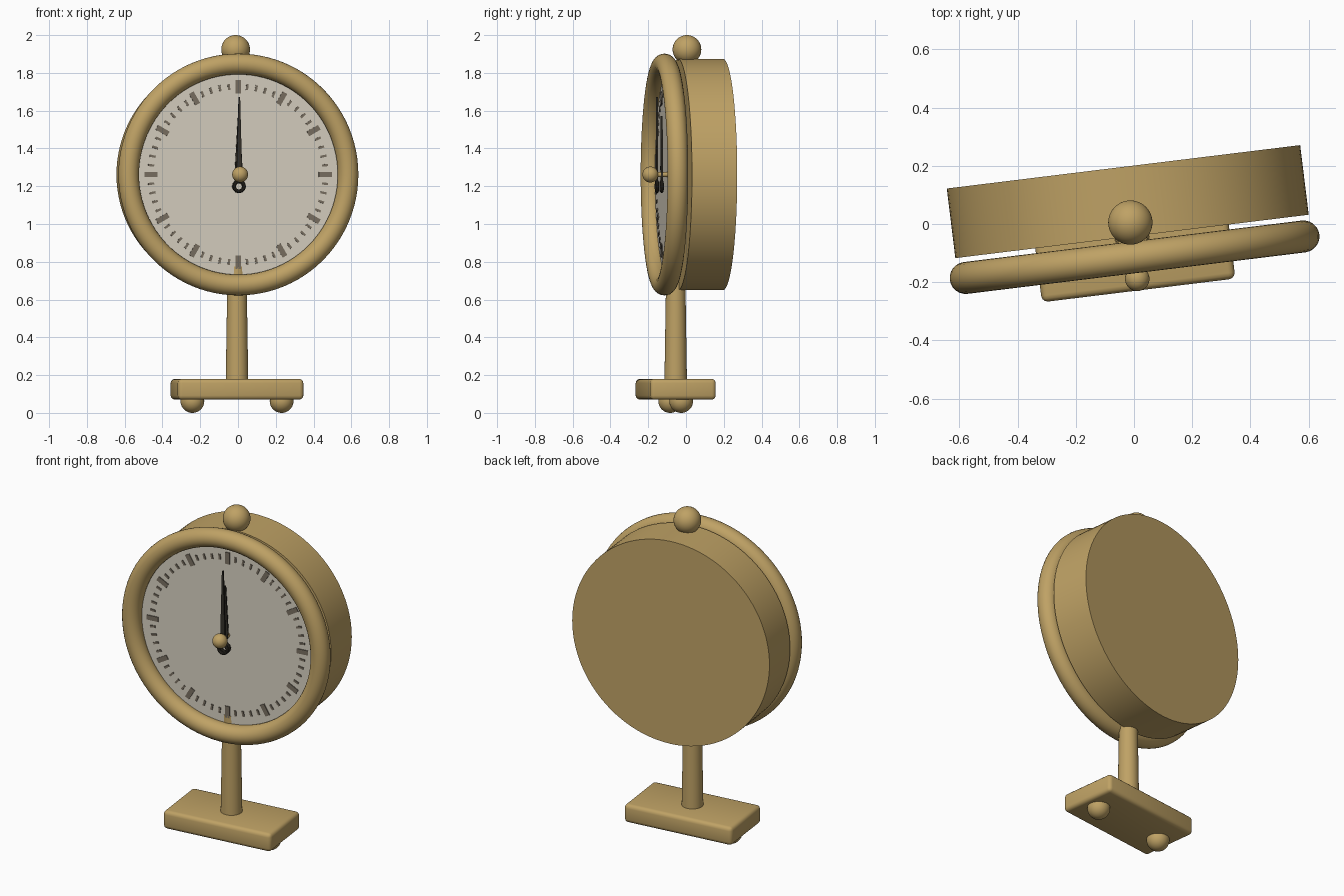
import bpy, bmesh, math
from mathutils import Matrix, Vector

if "Cube" in bpy.data.objects:
    bpy.data.objects.remove(bpy.data.objects["Cube"])

# whole clock is turned slightly about the vertical axis
TURN = Matrix.Translation((-0.012, 0, 0)) @ Matrix.Rotation(math.radians(7), 4, 'Z')
FACING = Matrix.Rotation(math.radians(90), 4, 'X')
CZ = 1.262  # dial centre height


def material(name, rgb):
    m = bpy.data.materials.new(name)
    m.diffuse_color = (*rgb, 1)
    m.use_nodes = True
    m.node_tree.nodes["Principled BSDF"].inputs["Base Color"].default_value = m.diffuse_color
    return m


BRASS = material("brass", (0.52, 0.36, 0.13))
CREAM = material("cream", (0.68, 0.63, 0.53))
DARK = material("dark", (0.035, 0.03, 0.022))
GREY = material("grey_brown", (0.19, 0.16, 0.12))


def add(name, bm, mat, smooth=True):
    bmesh.ops.recalc_face_normals(bm, faces=bm.faces)
    bm.transform(TURN)
    me = bpy.data.meshes.new(name)
    bm.to_mesh(me)
    bm.free()
    ob = bpy.data.objects.new(name, me)
    bpy.context.collection.objects.link(ob)
    me.materials.append(mat)
    if smooth:
        bpy.ops.object.select_all(action='DESELECT')
        ob.select_set(True)
        bpy.context.view_layer.objects.active = ob
        bpy.ops.object.shade_smooth_by_angle(angle=math.radians(35))
    return ob


def sphere(name, loc, r):
    bm = bmesh.new()
    bmesh.ops.create_uvsphere(bm, u_segments=48, v_segments=24, radius=r,
                              matrix=Matrix.Translation(loc))
    add(name, bm, BRASS)


def disc(name, y0, y1, r, mat, segs=96):
    bm = bmesh.new()
    bmesh.ops.create_cone(bm, cap_ends=True, segments=segs, radius1=r, radius2=r,
                          depth=y1 - y0,
                          matrix=Matrix.Translation((0, (y0 + y1) / 2, CZ)) @ FACING)
    add(name, bm, mat)


def torus(bm, centre, R, r, n, k):
    rings = []
    for i in range(n):
        a = math.tau * i / n
        ring = []
        for j in range(k):
            b = math.tau * j / k
            d = R + r * math.cos(b)
            ring.append(bm.verts.new(Vector(centre) + Vector(
                (d * math.cos(a), r * math.sin(b), d * math.sin(a)))))
        rings.append(ring)
    for i in range(n):
        p, q = rings[i], rings[(i + 1) % n]
        for j in range(k):
            bm.faces.new((p[j], p[(j + 1) % k], q[(j + 1) % k], q[j]))


# case, dial and bezel
disc("case_drum", -0.043, 0.198, 0.612, BRASS)
disc("dial_face", -0.10, -0.08, 0.55, CREAM)
bm = bmesh.new()
torus(bm, (0, -0.115, CZ), 0.585, 0.055, 96, 24)
add("bezel_ring", bm, BRASS)

# minute and hour marks
for name, hours, r0, r1, w in (("hour_marks", True, 0.43, 0.50, 0.028),
                               ("minute_marks", False, 0.45, 0.482, 0.012)):
    bm = bmesh.new()
    for i in range(60):
        if (i % 5 == 0) == hours:
            m = (Matrix.Translation((0, -0.101, CZ))
                 @ Matrix.Rotation(math.tau * i / 60, 4, 'Y')
                 @ Matrix.Translation((0, 0, (r0 + r1) / 2))
                 @ Matrix.Diagonal((w, 0.008, r1 - r0, 1)))
            bmesh.ops.create_cube(bm, size=1, matrix=m)
    add(name, bm, GREY, smooth=False)


# tapered hands with a ring-shaped tail
def hand(name, y, length, w):
    bm = bmesh.new()
    outline = [(-w * 0.5, -0.04), (w * 0.5, -0.04), (w, 0.03),
               (0.004, length), (-0.004, length), (-w, 0.03)]
    f = bm.faces.new([bm.verts.new((x, y, CZ + z)) for x, z in outline])
    ext = bmesh.ops.extrude_face_region(bm, geom=[f])
    bmesh.ops.translate(bm, vec=(0, 0.01, 0),
                        verts=[v for v in ext["geom"] if isinstance(v, bmesh.types.BMVert)])
    torus(bm, (0, y + 0.005, CZ - 0.063), 0.026, 0.009, 32, 10)
    add(name, bm, DARK)


hand("hour_hand", -0.135, 0.31, 0.02)
hand("minute_hand", -0.16, 0.41, 0.014)
disc("hand_shaft", -0.18, -0.09, 0.014, BRASS, 24)
sphere("hand_hub", (0, -0.19, CZ), 0.042)

# finial, post and base
sphere("top_finial", (0, 0.005, 1.924), 0.076)
bm = bmesh.new()
bmesh.ops.create_cone(bm, cap_ends=True, segments=48, radius1=0.06, radius2=0.05,
                      depth=0.635, matrix=Matrix.Translation((0, -0.055, 0.4575)))
add("stand_post", bm, BRASS)
bm = bmesh.new()
bmesh.ops.create_cube(bm, size=1, matrix=Matrix.Translation((0, -0.055, 0.125))
                      @ Matrix.Diagonal((0.67, 0.35, 0.11, 1)))
bmesh.ops.bevel(bm, geom=bm.edges[:], offset=0.022, segments=3, profile=0.5,
                affect='EDGES')
add("stand_base", bm, BRASS)

# ball feet
for side, s in (("left", -1), ("right", 1)):
    sphere(side + "_foot", (s * 0.238, -0.055, 0.063), 0.063)
